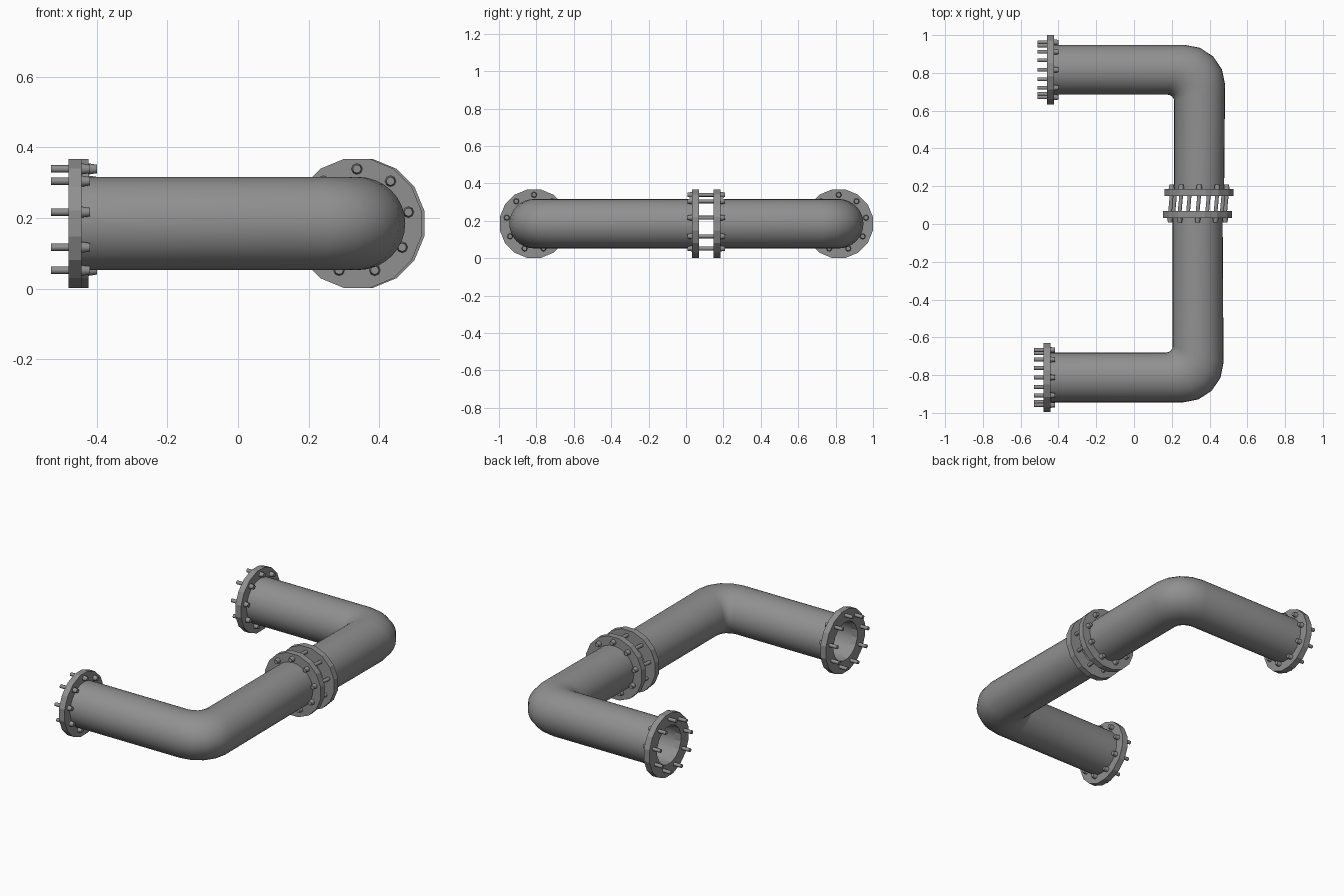
import bpy, bmesh
from math import sin, cos, pi, radians
from mathutils import Vector, Matrix

if "Cube" in bpy.data.objects:
    bpy.data.objects.remove(bpy.data.objects["Cube"])

Z = 0.1845            # pipe axis height
R, RI = 0.132, 0.113  # pipe outer and inner radius
UP = Vector((0, 0, 1))

steel = bpy.data.materials.new("dark_steel")
steel.diffuse_color = (0.28, 0.28, 0.28, 1)
steel.use_nodes = True
steel.node_tree.nodes["Principled BSDF"].inputs["Base Color"].default_value = steel.diffuse_color


def finish(bm, name, angle):
    bmesh.ops.recalc_face_normals(bm, faces=bm.faces)
    me = bpy.data.meshes.new(name)
    bm.to_mesh(me)
    bm.free()
    me.materials.append(steel)
    ob = bpy.data.objects.new(name, me)
    bpy.context.collection.objects.link(ob)
    bpy.ops.object.select_all(action='DESELECT')
    ob.select_set(True)
    bpy.context.view_layer.objects.active = ob
    bpy.ops.object.shade_smooth_by_angle(angle=radians(angle))


def loft_closed(bm, rings):
    """Bridge a loop of rings into a hollow tube."""
    vs = [[bm.verts.new(p) for p in r] for r in rings]
    n = len(vs[0])
    for k in range(len(vs)):
        a, b = vs[k], vs[(k + 1) % len(vs)]
        for i in range(n):
            j = (i + 1) % n
            bm.faces.new((a[i], a[j], b[j], b[i]))


def shell(x0, cx, cy, y1, s, w, shrink):
    """Rings along the L-shaped run; tight inside bend, wide outside bend."""
    ri, ro = 0.035 + shrink, 0.21 - shrink
    bulge = 0.005     # the bend swells slightly outward
    length = (y1 - cy) * s
    stations = [((x0, w), (x0, -w))]
    for k in range(5):
        t = k / 4 * pi / 2
        stations.append(((cx - w - ri + ri * sin(t), w + ri - ri * cos(t)),
                         (cx + w - ro + (ro + bulge) * sin(t), -w + ro - ro * cos(t))))
    stations.append(((cx - w, length), (cx + w, length)))
    rings = []
    for a, b in stations:
        pa = Vector((a[0], cy + s * a[1], Z))
        pb = Vector((b[0], cy + s * b[1], Z))
        mid, half = (pa + pb) / 2, (pb - pa) / 2
        rings.append([mid + half * cos(q) + UP * w * sin(q)
                      for q in (2 * pi * i / 32 for i in range(32))])
    return rings


def pipe(name, x0, cx, cy, y1, s):
    bm = bmesh.new()
    loft_closed(bm, shell(x0, cx, cy, y1, s, R, 0)
                + shell(x0, cx, cy, y1, s, RI, R - RI)[::-1])
    finish(bm, name, 40)


def rod(bm, p, q, r1, r2, seg):
    """Capped cone from p to q."""
    v = q - p
    m = Matrix.Translation((p + q) / 2) @ v.to_track_quat('Z', 'Y').to_matrix().to_4x4()
    bmesh.ops.create_cone(bm, cap_ends=True, segments=seg, radius1=r1,
                          radius2=r2, depth=v.length, matrix=m)


def flange(name, face, d, reach):
    """Bolted flange; face = outer face centre, d = outward, reach = shank vector."""
    face, d, reach = Vector(face), Vector(d), Vector(reach)
    side = d.cross(UP)
    th = 0.037

    # 16-sided ring plate
    def circle(r, off):
        return [face + d * off + side * r * cos(q) + UP * r * sin(q)
                for q in ((i + 0.5) * pi / 8 for i in range(16))]
    bm = bmesh.new()
    ro = 0.183 / cos(pi / 16)
    loft_closed(bm, [circle(ro, 0), circle(ro, -th), circle(RI, -th), circle(RI, 0)])
    finish(bm, name, 15)

    # nine bolts: long shank outward, tapered head on the pipe side
    bm = bmesh.new()
    for i in range(9):
        q = pi / 2 + i * 2 * pi / 9
        c = face + UP * 0.0065 + (side * cos(q) + UP * sin(q)) * 0.148
        rod(bm, c - d * 0.005, c + reach, 0.0105, 0.0105, 10)
        rod(bm, c - d * (th + 0.024), c - d * (th - 0.002), 0.012, 0.016, 8)
    finish(bm, name + "_bolts", 50)


# front and back pipe runs with their flanges; joint shanks lean to meet midway
for tag, x0, cx, cy, y1, s in (("front", -0.48, 0.337, -0.8125, 0.07, 1),
                               ("back", -0.46, 0.345, 0.8165, 0.148, -1)):
    pipe(tag + "_pipe", x0 + 0.002, cx, cy, y1 - s * 0.002, s)
    flange(tag + "_end_flange", (x0, cy, Z), (-1, 0, 0), (-0.05, 0, 0))
    flange(tag + "_joint_flange", (cx, y1, Z), (0, s, 0), (s * 0.004, s * 0.04, 0))
